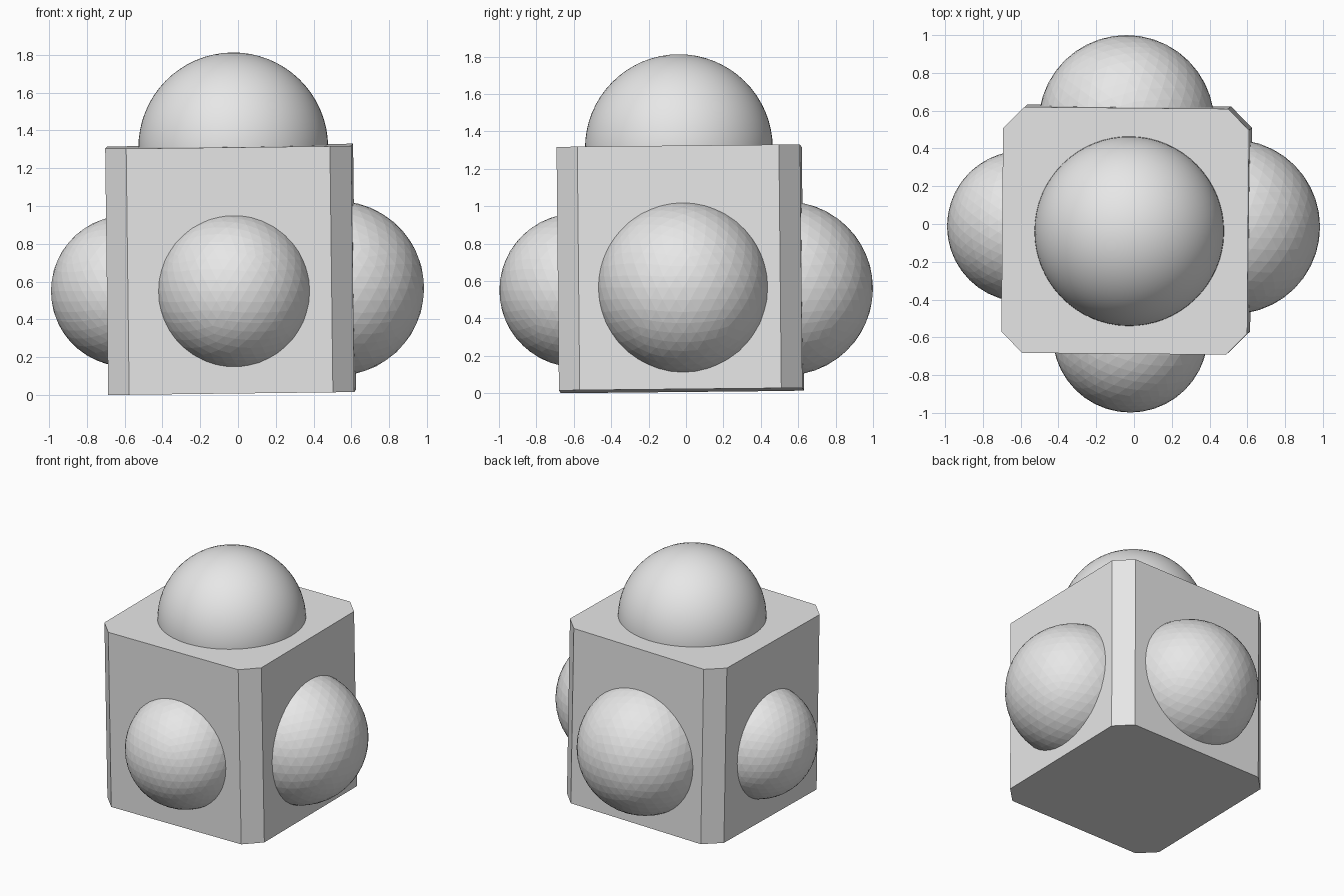
import bpy
import bmesh

if "Cube" in bpy.data.objects:
    bpy.data.objects.remove(bpy.data.objects["Cube"])

# Single light grey finish
grey = bpy.data.materials.new("light_grey")
grey.diffuse_color = (0.8, 0.8, 0.8, 1.0)
grey.use_nodes = True
grey.node_tree.nodes["Principled BSDF"].inputs["Base Color"].default_value = grey.diffuse_color


def finish(name, bm, location, rotation=(0, 0, 0), smooth=False):
    mesh = bpy.data.meshes.new(name)
    for face in bm.faces:
        face.smooth = smooth
    bm.to_mesh(mesh)
    bm.free()
    obj = bpy.data.objects.new(name, mesh)
    obj.location = location
    obj.rotation_euler = rotation
    mesh.materials.append(grey)
    bpy.context.collection.objects.link(obj)
    return obj


# Block: slightly tilted cube with chamfered upright corners
TILT = (0.010, -0.012, -0.009)
bm = bmesh.new()
bmesh.ops.create_cube(bm, size=1.302)
uprights = [e for e in bm.edges
            if abs(e.verts[0].co.z - e.verts[1].co.z) > 1]
bmesh.ops.bevel(bm, geom=uprights, offset=0.112, offset_type='OFFSET',
                segments=1, profile=0.5, affect='EDGES')
finish("block", bm, (-0.039, -0.030, 0.665), TILT)

# Faceted balls half sunk into the four sides
side_balls = {
    "front_ball": ((-0.02, -0.587, 0.55), 0.411),
    "right_ball": ((0.523, -0.015, 0.564), 0.462),
    "left_ball": ((-0.590, -0.012, 0.55), 0.400),
    "back_ball": ((-0.04, 0.535, 0.56), 0.465),
}
for name, (centre, radius) in side_balls.items():
    bm = bmesh.new()
    bmesh.ops.create_icosphere(bm, subdivisions=4, radius=radius)
    finish(name, bm, centre)

# Smooth dome on top
bm = bmesh.new()
bmesh.ops.create_uvsphere(bm, u_segments=64, v_segments=32, radius=0.502)
finish("top_dome", bm, (-0.025, -0.038, 1.31), TILT, smooth=True)
